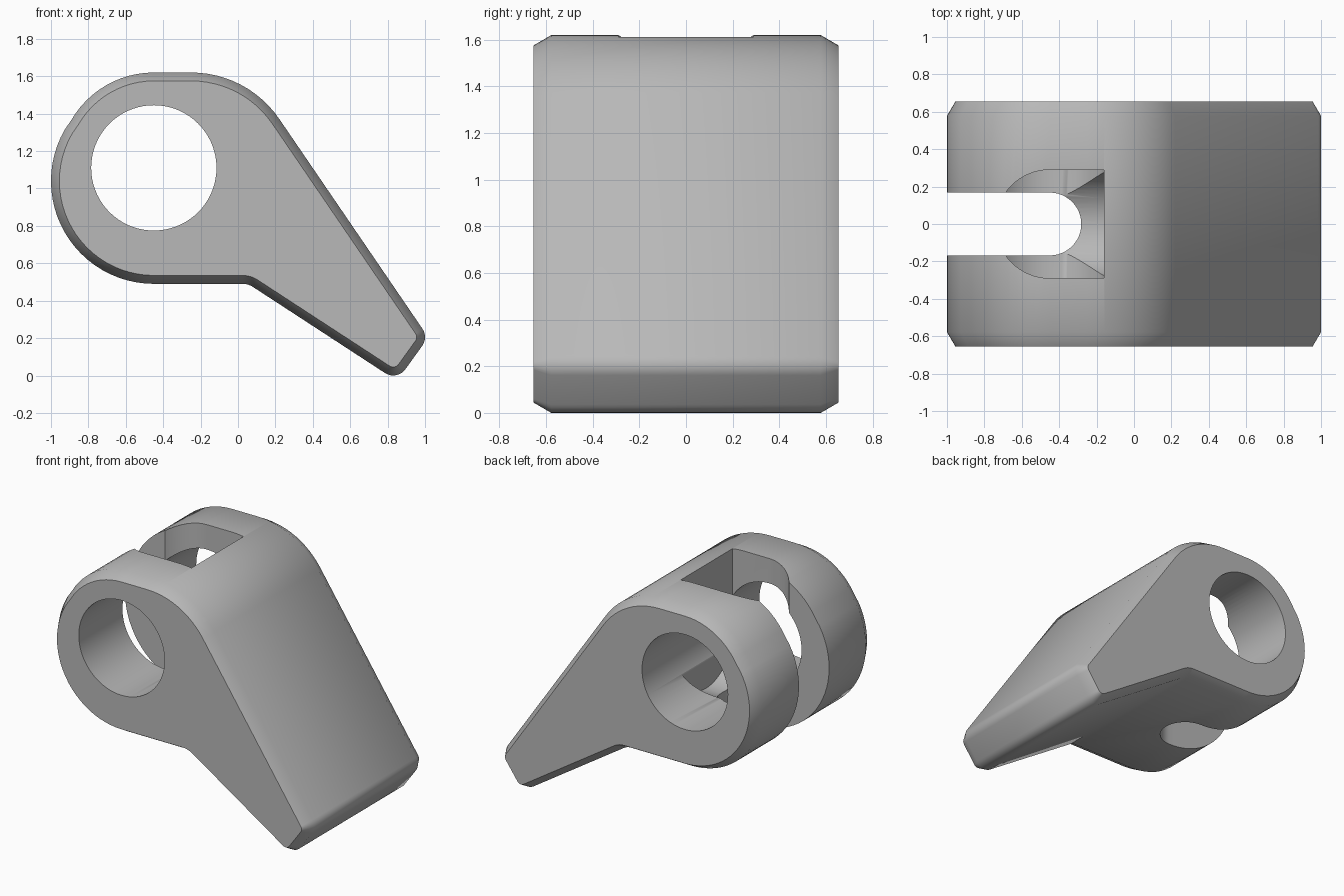
import bpy
import bmesh
from math import radians, cos, sin, pi

cube = bpy.data.objects.get("Cube")
if cube:
    bpy.data.objects.remove(cube, do_unlink=True)

HALF = 0.655      # half width along y
BEVEL = 0.045     # inset of the end chamfer
BEVEL_Y = 0.077   # depth of the end chamfer
PIN = (-0.45, 1.11)

grey = bpy.data.materials.new("plain grey")
grey.use_nodes = True
colour = (0.48, 0.48, 0.48, 1)
grey.diffuse_color = colour
grey.node_tree.nodes["Principled BSDF"].inputs["Base Color"].default_value = colour


def arc(x, z, r, start, end, steps):
    return [(x + r * cos(radians(start + (end - start) * i / steps)),
             z + r * sin(radians(start + (end - start) * i / steps)))
            for i in range(steps + 1)]


def outline(inset):
    """Lever silhouette in x and z, moved inwards by inset."""
    return (arc(-0.25, 1.05, 0.57 - inset, 90, 34.5, 12)
            + arc(0.92, 0.205, 0.08 - inset, 34.5, -33, 6)
            + arc(0.83, 0.08, 0.08 - inset, -33, -123, 8)
            + arc(0.025, 0.39, 0.10 + inset, 57, 90, 5)
            + arc(-0.45, 1.04, 0.55 - inset, 270, 150, 24)
            + arc(-0.45, 1.11, 0.51 - inset, 150, 90, 12))


def loft(name, rings):
    """Solid through matching rings of points, capped at both ends."""
    bm = bmesh.new()
    loops = [[bm.verts.new(p) for p in ring] for ring in rings]
    n = len(loops[0])
    for a, b in zip(loops, loops[1:]):
        for i in range(n):
            j = (i + 1) % n
            bm.faces.new((a[i], a[j], b[j], b[i]))
    bm.faces.new(loops[0])
    bm.faces.new(loops[-1])
    bmesh.ops.recalc_face_normals(bm, faces=bm.faces)
    mesh = bpy.data.meshes.new(name)
    bm.to_mesh(mesh)
    bm.free()
    mesh.materials.append(grey)
    obj = bpy.data.objects.new(name, mesh)
    bpy.context.collection.objects.link(obj)
    return obj


def upright(name, points, low, high):
    return loft(name, [[(x, y, z) for x, y in points] for z in (low, high)])


# Lever body with chamfered ends
body = loft("cam_lever", [[(x, y, z) for x, z in outline(inset)] for y, inset in
                          ((-HALF, BEVEL), (-HALF + BEVEL_Y, 0),
                           (HALF - BEVEL_Y, 0), (HALF, BEVEL))])

# Cross hole for the pin
pin_circle = arc(*PIN, 0.335, 0, 360, 72)[:-1]
pin_hole = loft("pin_hole_cutter", [[(x, y, z) for x, z in pin_circle] for y in (-1, 1)])

# Open slot with a round end
slot = upright("slot_cutter",
               [(-1.3, -0.168)] + arc(PIN[0], 0, 0.168, -90, 90, 24) + [(-1.3, 0.168)],
               -0.5, 2)

# Pocket from the top, rounded on one side and square on the other
pocket = upright("pocket_cutter",
                 arc(PIN[0], 0, 0.29, 90, 270, 32) + [(-0.16, -0.29), (-0.16, 0.29)],
                 PIN[1], 2)

# Trough under the square side of the pocket
trough_section = arc(0, 1.03, 0.29, 180, 360, 32) + [(0.29, 1.3), (-0.29, 1.3)]
trough = loft("trough_cutter", [[(x, y, z) for y, z in trough_section]
                                for x in (PIN[0], -0.16)])

# Cut the openings
bpy.context.view_layer.objects.active = body
for cutter in (pin_hole, slot, pocket, trough):
    mod = body.modifiers.new(cutter.name, "BOOLEAN")
    mod.operation = "DIFFERENCE"
    mod.solver = "EXACT"
    mod.object = cutter
    bpy.ops.object.modifier_apply(modifier=mod.name)
    bpy.data.objects.remove(cutter, do_unlink=True)

# Smooth curves, crisp end faces and openings
bpy.ops.object.select_all(action="DESELECT")
body.select_set(True)
bpy.ops.object.shade_smooth_by_angle(angle=radians(35))
